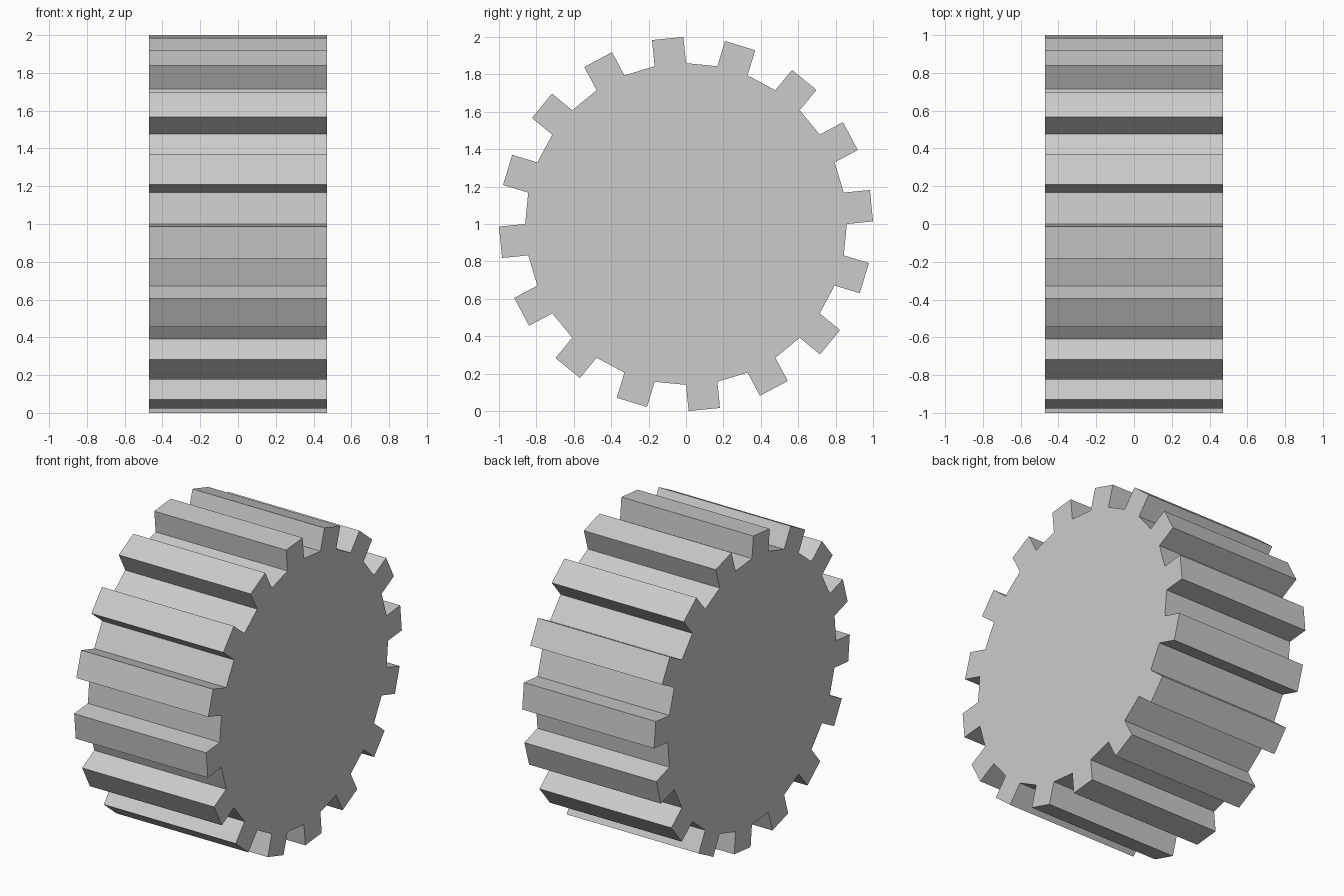
import bpy, bmesh
from math import sin, cos, pi
from mathutils import Vector

if "Cube" in bpy.data.objects:
    bpy.data.objects.remove(bpy.data.objects["Cube"])

TEETH, ROOT, TIP, HALF_WIDTH = 16, 0.86, 0.9965, 0.472
STEP = pi / TEETH  # a tooth and a gap are each one step wide


def polar(a, r):
    return Vector((0, r * cos(a), r * sin(a)))


# Gear profile: every other side of a 32-sided disc is pushed straight out
profile = []
for i in range(TEETH):
    a = 2 * i * STEP
    start, end = polar(a, ROOT), polar(a + STEP, ROOT)
    push = polar(a + STEP / 2, TIP - ROOT * cos(STEP / 2))
    profile += [start, start + push, end + push, end]

# Extrude the profile along x
bm = bmesh.new()
base = Vector((-HALF_WIDTH, 0, 1))
face = bm.faces.new([bm.verts.new(p + base) for p in profile])
ext = bmesh.ops.extrude_face_region(bm, geom=[face], use_keep_orig=True)
moved = [g for g in ext["geom"] if isinstance(g, bmesh.types.BMVert)]
bmesh.ops.translate(bm, verts=moved, vec=(2 * HALF_WIDTH, 0, 0))
bmesh.ops.recalc_face_normals(bm, faces=bm.faces)

mesh = bpy.data.meshes.new("gear_wheel")
bm.to_mesh(mesh)
bm.free()
gear = bpy.data.objects.new("gear_wheel", mesh)
bpy.context.collection.objects.link(gear)
